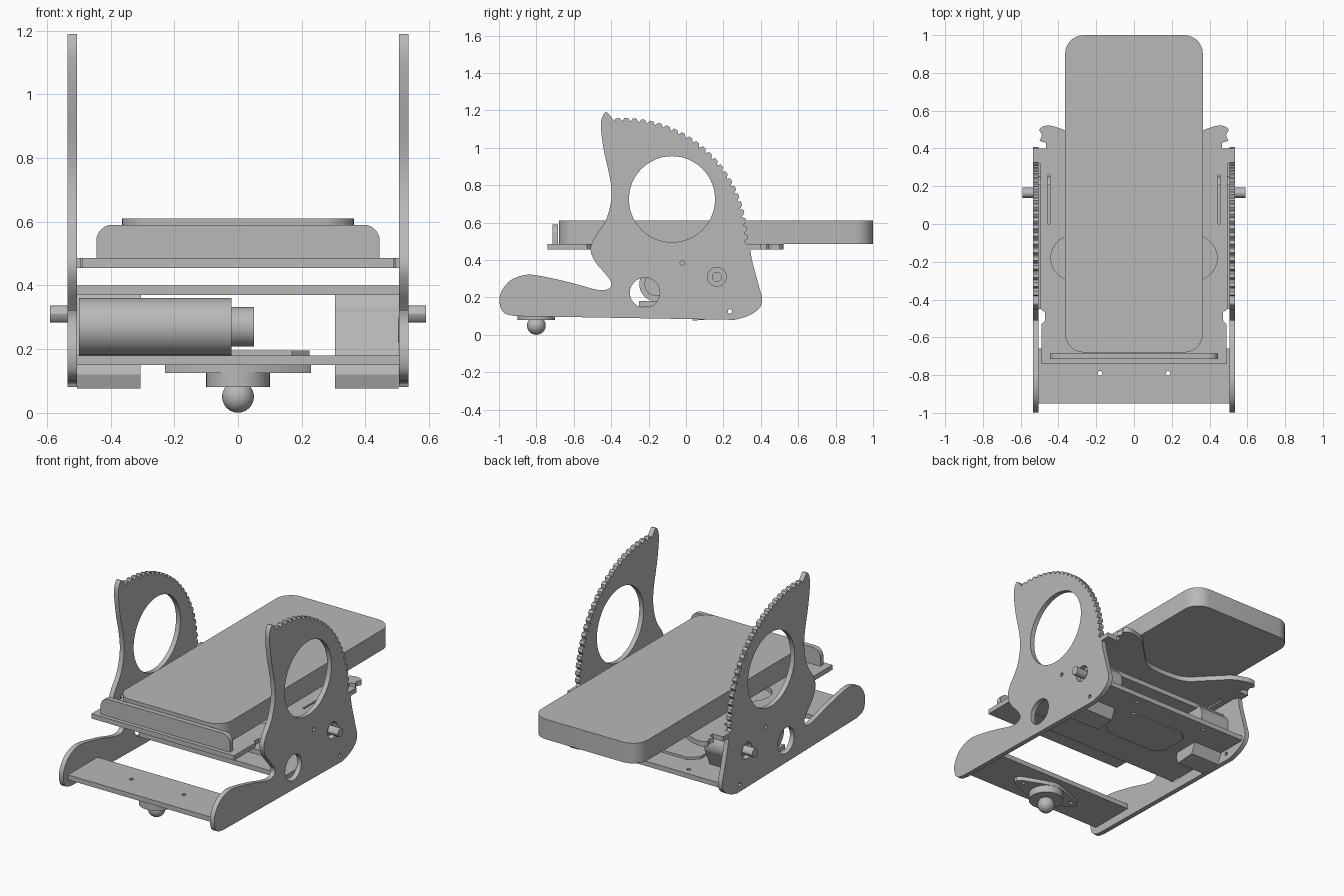
import bpy, bmesh, math
from mathutils import Matrix, Vector

cube = bpy.data.objects.get("Cube")
if cube:
    bpy.data.objects.remove(cube, do_unlink=True)

grey = bpy.data.materials.new("plain grey")
grey.use_nodes = True
COLOUR = (0.48, 0.48, 0.48, 1)
grey.diffuse_color = COLOUR
grey.node_tree.nodes["Principled BSDF"].inputs["Base Color"].default_value = COLOUR

# Local profile plane to world: the profile is extruded along the named axis
AXES = {
    "X": Matrix(((0, 0, 1), (1, 0, 0), (0, 1, 0))).to_4x4(),
    "Y": Matrix(((1, 0, 0), (0, 0, -1), (0, 1, 0))).to_4x4(),
    "Z": Matrix.Identity(4),
}


def finish(name, mesh):
    mesh.name = name
    mesh.materials.clear()
    mesh.materials.append(grey)
    obj = bpy.data.objects.new(name, mesh)
    bpy.context.collection.objects.link(obj)
    bpy.ops.object.select_all(action="DESELECT")
    obj.select_set(True)
    bpy.context.view_layer.objects.active = obj
    bpy.ops.object.shade_smooth_by_angle(angle=math.radians(30))
    return obj


def plate(name, loops, axis, low, high):
    """Extrude an outline (first loop) with holes (other loops) between two levels."""
    curve = bpy.data.curves.new(name + " outline", "CURVE")
    curve.dimensions, curve.fill_mode = "2D", "BOTH"
    curve.extrude = (high - low) / 2
    for loop in loops:
        spline = curve.splines.new("POLY")
        spline.points.add(len(loop) - 1)
        for point, (u, v) in zip(spline.points, loop):
            point.co = (u, v, 0, 1)
        spline.use_cyclic_u = True
    temp = bpy.data.objects.new(name + " outline", curve)
    bpy.context.collection.objects.link(temp)
    deps = bpy.context.evaluated_depsgraph_get()
    mesh = bpy.data.meshes.new_from_object(temp.evaluated_get(deps))
    bpy.data.objects.remove(temp, do_unlink=True)
    middle = (low + high) / 2 * (-1 if axis == "Y" else 1)
    mesh.transform(AXES[axis] @ Matrix.Translation((0, 0, middle)))
    bm = bmesh.new()
    bm.from_mesh(mesh)
    bmesh.ops.remove_doubles(bm, verts=bm.verts, dist=0.0001)
    bmesh.ops.recalc_face_normals(bm, faces=bm.faces)
    bm.to_mesh(mesh)
    bm.free()
    return finish(name, mesh)


def arc(u, v, r, start=0, end=360, n=40):
    full = end - start == 360
    steps = [math.radians(start + (end - start) * i / (n if full else n - 1)) for i in range(n)]
    return [(u + r * math.cos(a), v + r * math.sin(a)) for a in steps]


def box(u0, u1, v0, v1, r=0.0):
    if not r:
        return [(u0, v0), (u1, v0), (u1, v1), (u0, v1)]
    return (arc(u1 - r, v1 - r, r, 0, 90, 8) + arc(u0 + r, v1 - r, r, 90, 180, 8)
            + arc(u0 + r, v0 + r, r, 180, 270, 8) + arc(u1 - r, v0 + r, r, 270, 360, 8))


def smooth(points, n=5):
    """Catmull-Rom curve through the points."""
    p = [Vector(q) for q in [points[0], *points, points[-1]]]
    out = []
    for a, b, c, d in zip(p, p[1:], p[2:], p[3:]):
        for i in range(n):
            t = i / n
            q = (2 * b + (c - a) * t + (2 * a - 5 * b + 4 * c - d) * t * t
                 + (3 * b - a - 3 * c + d) * t ** 3) / 2
            out.append(tuple(q))
    return out + [points[-1]]


def mirrored(half):
    return half + [(-u, v) for u, v in reversed(half)]


# Toothed side panels
front_edge = smooth([(-.40, 1.165), (-.43, 1.19), (-.455, 1.13), (-.44, .99), (-.405, .83),
                     (-.4, .72), (-.43, .61), (-.49, .52), (-.51, .455), (-.485, .39),
                     (-.43, .325), (-.4, .28), (-.415, .245), (-.48, .242), (-.62, .28),
                     (-.78, .315), (-.86, .32), (-.94, .29), (-.99, .225), (-.995, .16),
                     (-.97, .115), (-.91, .1)])
back_edge = smooth([(.26, .08), (.33, .1), (.39, .14), (.407, .19), (.39, .26),
                    (.355, .39), (.345, .45)])
teeth = []
TOOTH_COUNT = 24
for i in range(TOOTH_COUNT):
    start = 95 * i / TOOTH_COUNT
    for step, radius in ((0, .643), (1.2, .659), (2.9, .659), (3.6, .643)):
        a = math.radians(start + step)
        teeth.append((-.33 + radius * math.cos(a), .5 + radius * math.sin(a)))
panel_holes = [arc(-.075, .725, .23, n=64), arc(-.22, .225, .08), arc(.165, .31, .05),
               arc(-.02, .385, .012, n=12), arc(.235, .125, .012, n=12)]
for side, low in (("left", .505), ("right", -.535)):
    plate(side + " side panel", [front_edge + back_edge + teeth] + panel_holes,
          "X", low, low + .03)

# Cross plates between the panels
plate("front floor plate",
      [box(-.505, .505, -.95, -.66)] + [arc(x, -.79, .012, n=12) for x in (-.18, .18)],
      "Z", .15, .18)
plate("main floor plate",
      [box(-.505, .505, -.25, .38)] + [arc(x, .33, .012, n=12) for x in (-.25, .25)],
      "Z", .15, .18)
plate("upper cross plate", [box(-.505, .505, -.45, .21)], "Z", .37, .4)

# Electronics cover with clipped corners, above and below the floor
cover = mirrored([(.17, -.04), (.225, .01), (.225, .18), (.17, .23)])
plate("electronics board", [cover], "Z", .18, .195)
plate("floor hatch", [cover], "Z", .143, .15)

# Sliding tray with latch tabs, rear horns and a hollowed rear edge
tray_half = ([(.49, -.74), (.49, -.53), (.47, -.51), (.47, -.47), (.495, -.45),
              (.495, .32), (.535, .32), (.535, .4), (.465, .4), (.465, .43)]
             + smooth([(.5, .44), (.488, .47), (.5, .5), (.47, .52), (.42, .515),
                       (.34, .48), (.24, .38), (.14, .29), (0.02, .27)]))
plate("tray", [mirrored(tray_half)]
      + [arc(x, -.18, .12) for x in (-.32, .32)]
      + [box(x - .006, x + .006, 0, .26) for x in (-.45, .45)], "Z", .455, .485)

# Raised stop at the front of the tray
stop = [(-.445, .485), (.445, .485)] + arc(.395, .54, .05, 0, 90, 8) + arc(-.395, .54, .05, 90, 180, 8)
plate("tray stop", [stop], "Y", -.715, -.685)

# Rounded slab lying on the tray
plate("slab", [box(-.365, .365, -.68, 1, .1)], "Z", .485, .61)

# Drive motors with tilted gearboxes and shafts
for side, s in (("left", 1), ("right", -1)):
    a, b = sorted((s * .305, s * .505))
    plate(side + " motor", [arc(.165, .31, .09)], "X", a, b)
    gearbox = [(.085, .35), (.25, .28), (.16, .085), (.035, .076), (.02, .12)]
    plate(side + " gearbox", [gearbox], "X", a, b - .001)
    a, b = sorted((s * .5, s * .59))
    plate(side + " shaft", [arc(.165, .31, .027, n=12)], "X", a, b)

# Winding motor across the floor
plate("winding motor", [arc(-.16, .27, .09)], "X", -.5, -.02)
plate("winding motor hub", [arc(-.16, .27, .062)], "X", -.02, .05)

# Ball caster under the front plate
flange = mirrored([(.02, -.9), (.08, -.88), (.21, -.83), (.23, -.81), (.23, -.79),
                   (.21, -.77), (.08, -.72), (.02, -.7)])
plate("caster flange", [flange] + [arc(x, -.79, .012, n=12) for x in (-.18, .18)],
      "Z", .125, .15)
plate("caster cup", [arc(0, -.8, .1)], "Z", .08, .125)
ball = bpy.data.meshes.new("caster ball")
bm = bmesh.new()
bmesh.ops.create_uvsphere(bm, u_segments=32, v_segments=16, radius=.05,
                          matrix=Matrix.Translation((0, -.8, .05)))
bm.to_mesh(ball)
bm.free()
finish("caster ball", ball)
